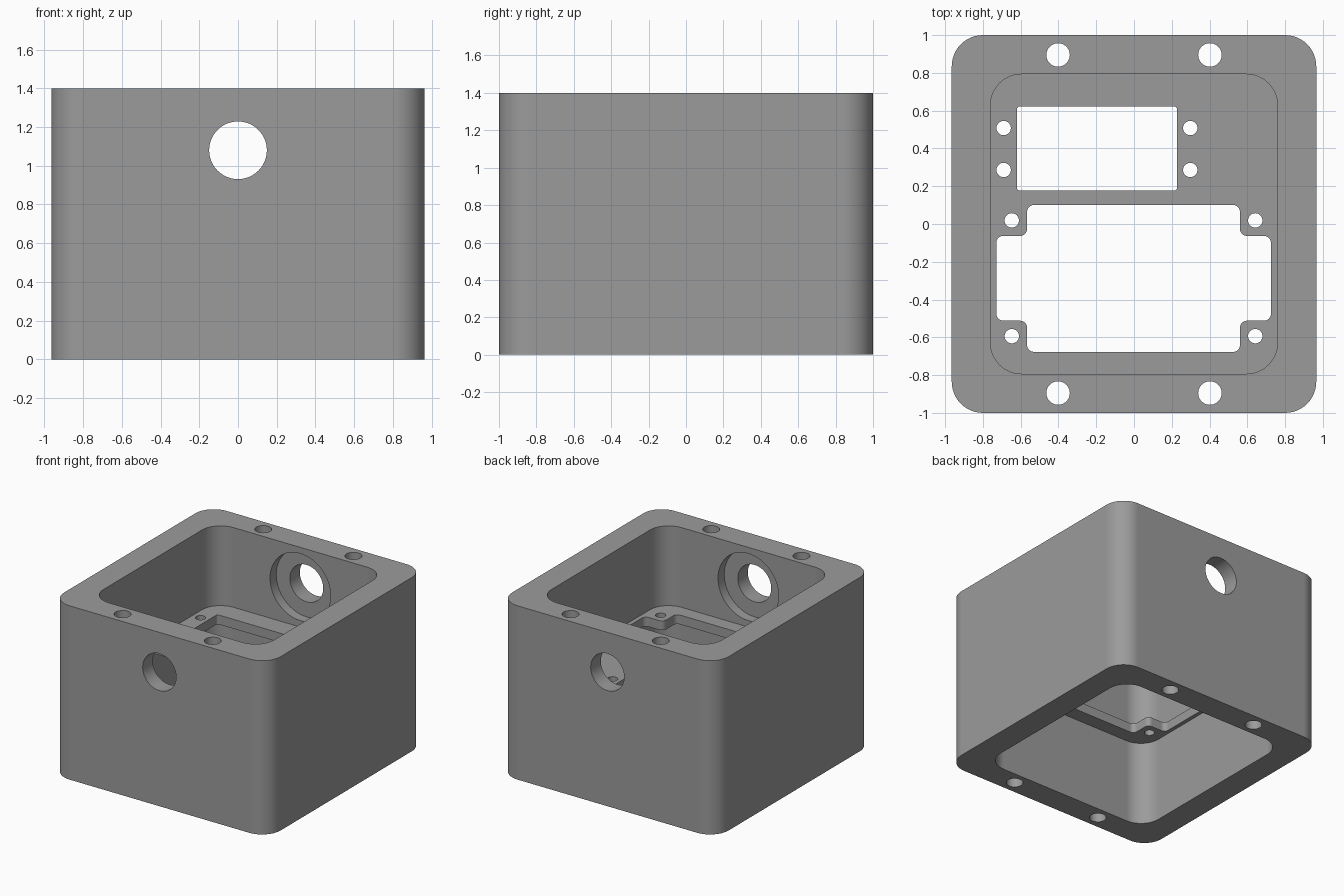
import bpy, bmesh, math
from mathutils import Vector, Matrix

if "Cube" in bpy.data.objects:
    bpy.data.objects.remove(bpy.data.objects["Cube"])

grey = bpy.data.materials.new("plain grey")
grey.diffuse_color = (0.33, 0.33, 0.33, 1)
grey.use_nodes = True
grey.node_tree.nodes["Principled BSDF"].inputs["Base Color"].default_value = grey.diffuse_color


def prism(name, pts, z0, z1):
    """Extrude a flat outline from z0 to z1."""
    bm = bmesh.new()
    face = bm.faces.new([bm.verts.new((x, y, z0)) for x, y in pts])
    top = bmesh.ops.extrude_face_region(bm, geom=[face])
    verts = [v for v in top["geom"] if isinstance(v, bmesh.types.BMVert)]
    bmesh.ops.translate(bm, verts=verts, vec=(0, 0, z1 - z0))
    bmesh.ops.recalc_face_normals(bm, faces=bm.faces)
    mesh = bpy.data.meshes.new(name)
    bm.to_mesh(mesh)
    bm.free()
    mesh.materials.append(grey)
    obj = bpy.data.objects.new(name, mesh)
    bpy.context.collection.objects.link(obj)
    return obj


def rounded(corners, r, steps=12):
    """Round every right-angled corner of an outline."""
    out = []
    for i, c in enumerate(corners):
        p = Vector(c)
        da = (Vector(corners[i - 1]) - p).normalized()
        db = (Vector(corners[(i + 1) % len(corners)]) - p).normalized()
        centre = p + r * (da + db)
        for k in range(steps + 1):
            t = math.pi / 2 * k / steps
            out.append(centre - r * (math.cos(t) * db + math.sin(t) * da))
    return out


def rect(x0, y0, x1, y1):
    return [(x0, y0), (x1, y0), (x1, y1), (x0, y1)]


def circle(x, y, r, n=48):
    return [(x + r * math.cos(2 * math.pi * k / n),
             y + r * math.sin(2 * math.pi * k / n)) for k in range(n)]


def cut(body, cutter):
    """Subtract the cutter from the body, then discard it."""
    cutter.hide_render = True
    mod = body.modifiers.new("cut", 'BOOLEAN')
    mod.operation = 'DIFFERENCE'
    mod.solver = 'EXACT'
    mod.object = cutter
    bpy.context.view_layer.objects.active = body
    bpy.ops.object.modifier_apply(modifier=mod.name)
    bpy.data.objects.remove(cutter)


# Outer block
HEIGHT, PLATE_LOW, PLATE_TOP = 1.4, 0.683, 0.758
box = prism("enclosure", rounded(rect(-0.965, -1, 0.965, 1), 0.165), 0, HEIGHT)

# Cavities above and below the mounting plate
cavity = rounded(rect(-0.76, -0.793, 0.76, 0.793), 0.165)
cut(box, prism("upper_cavity", cavity, PLATE_TOP, HEIGHT + 0.2))
cut(box, prism("lower_cavity", cavity, -0.2, PLATE_LOW))

# Small rectangular window in the plate
cut(box, prism("small_window", rounded(rect(-0.62, 0.177, 0.228, 0.622), 0.015, 4), 0.6, 0.85))

# Large window with notched corners
xa, xb, xc, xd = -0.729, -0.566, 0.561, 0.725
ya, yb, yc, yd = -0.677, -0.512, -0.063, 0.101
notched = [(xb, ya), (xc, ya), (xc, yb), (xd, yb), (xd, yc), (xc, yc),
           (xc, yd), (xb, yd), (xb, yc), (xa, yc), (xa, yb), (xb, yb)]
cut(box, prism("large_window", rounded(notched, 0.037, 8), 0.6, 0.85))

# Screw holes in the plate
for xs, ys in (((-0.69, 0.298), (0.286, 0.508)), ((-0.647, 0.642), (-0.594, 0.019))):
    for x in xs:
        for y in ys:
            cut(box, prism("screw_hole", circle(x, y, 0.038, 32), 0.6, 0.85))

# Long bolt holes through the front and back walls
for x in (-0.402, 0.402):
    for y in (-0.895, 0.895):
        cut(box, prism("bolt_hole", circle(x, y, 0.062), -0.2, HEIGHT + 0.2))

# Round ports, with a wider recess on the inside of each wall
for r, reach in ((0.27, 0.872), (0.149, 1.2)):
    port = prism("port", circle(0, 0, r, 64), -reach, reach)
    port.data.transform(Matrix.Translation((0, 0, 1.08)) @ Matrix.Rotation(math.pi / 2, 4, 'X'))
    cut(box, port)

# Smooth the rounded surfaces and keep the edges crisp
bpy.ops.object.select_all(action='DESELECT')
box.select_set(True)
bpy.context.view_layer.objects.active = box
bpy.ops.object.shade_smooth_by_angle(angle=math.radians(30))
weighted = box.modifiers.new("even_shading", 'WEIGHTED_NORMAL')
weighted.keep_sharp = True
